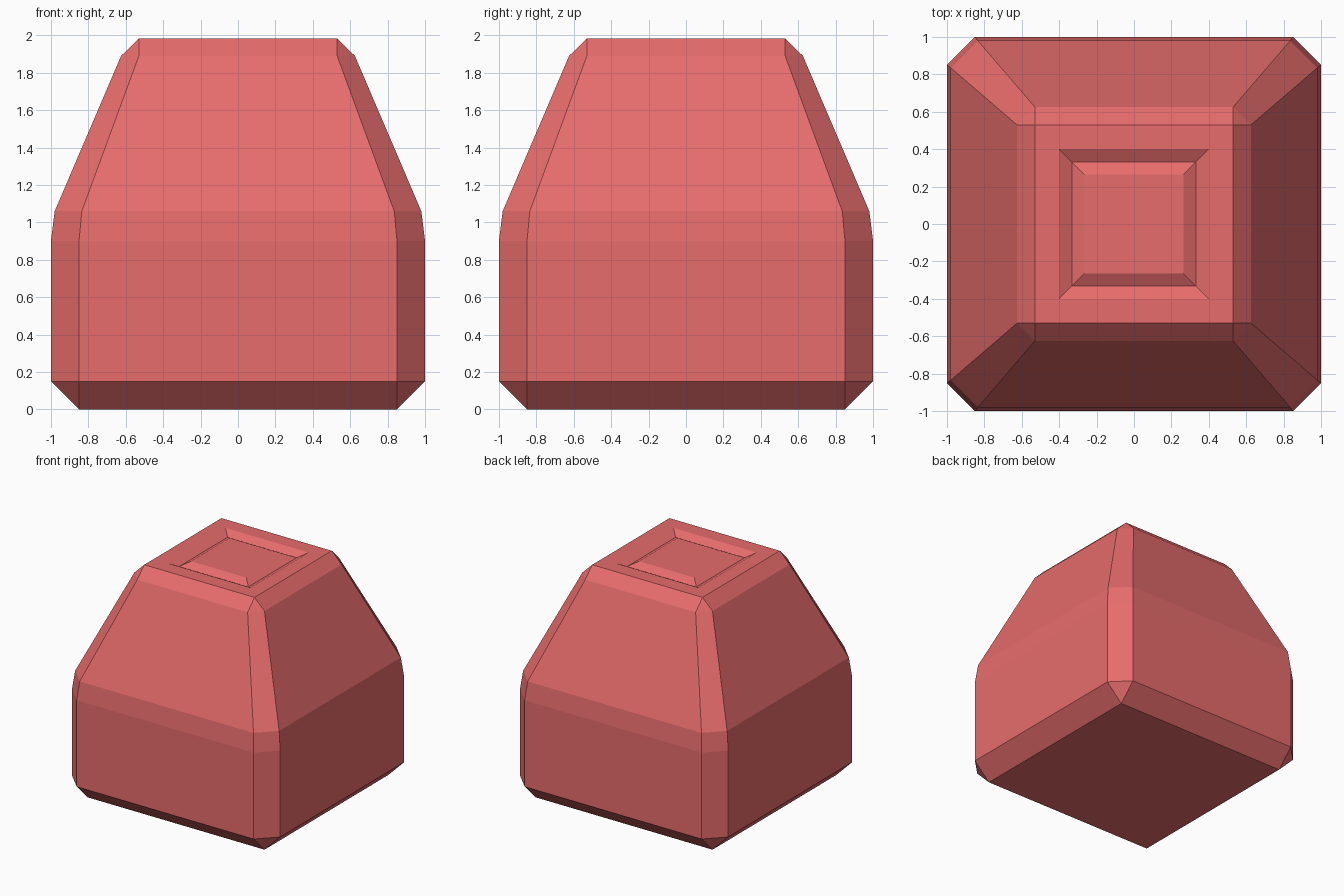
import bpy, bmesh

if "Cube" in bpy.data.objects:
    bpy.data.objects.remove(bpy.data.objects["Cube"])

# Half width, half length of the flat side (equal = square corners), height
TOP = 1.983
rings = [
    (0.85, 0.85, 0.0), (1.0, 0.85, 0.15), (1.0, 0.85, 0.90),   # chamfered base
    (0.98, 0.835, 1.06), (0.625, 0.53, 1.89),                  # taper
    (0.53, 0.53, TOP),                                         # top edge
    (0.40, 0.40, TOP), (0.332, 0.332, TOP - 0.037),            # V groove
    (0.265, 0.265, TOP),
]


def octagon(bm, h, c, z):
    pts = [(c, -h), (h, -c), (h, c), (c, h), (-c, h), (-h, c), (-h, -c), (-c, -h)]
    return [bm.verts.new((x, y, z)) for x, y in pts]


# Body: stacked rings, capped at both ends
bm = bmesh.new()
loops = [octagon(bm, *r) for r in rings]
for a, b in zip(loops, loops[1:]):
    for i in range(8):
        j = (i + 1) % 8
        bm.faces.new((a[i], a[j], b[j], b[i]))
bm.faces.new(loops[0][::-1])
bm.faces.new(loops[-1])
# Square rings have doubled corners; merge them
bmesh.ops.remove_doubles(bm, verts=bm.verts, dist=0.0001)
bmesh.ops.recalc_face_normals(bm, faces=bm.faces)

mesh = bpy.data.meshes.new("tapered_body")
bm.to_mesh(mesh)
bm.free()
body = bpy.data.objects.new("tapered_body", mesh)
bpy.context.collection.objects.link(body)

red = bpy.data.materials.new("red")
red.diffuse_color = (0.8, 0.15, 0.15, 1)
red.use_nodes = True
red.node_tree.nodes["Principled BSDF"].inputs["Base Color"].default_value = red.diffuse_color
mesh.materials.append(red)
